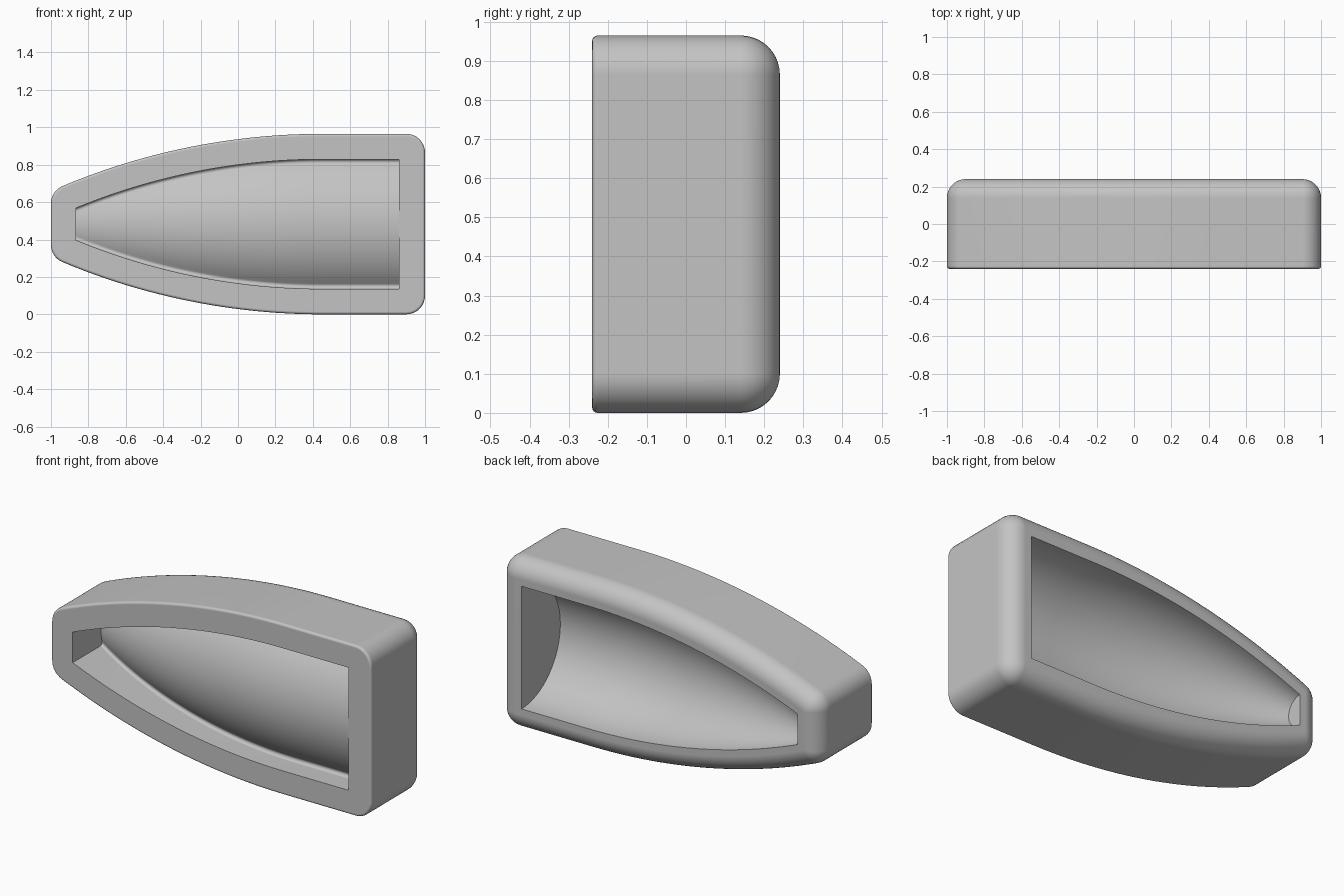
import bpy, bmesh
from math import sqrt, sin, cos, pi, atan2

if "Cube" in bpy.data.objects:
    bpy.data.objects.remove(bpy.data.objects["Cube"])

HALF_H = 0.4825      # half of the height, also the axis height
BACK, FRONT = 0.24, -0.24
WALL = 0.136         # wall thickness all round
BEND_X = 0.45        # straight part starts here
RADIUS = 3.59        # radius of the curved sides
CORNER = 0.1


def half_height(x, inset=0.0):
    """Half height of the tapered outline, offset inwards."""
    dx = min(x - BEND_X, 0)
    return HALF_H - RADIUS + sqrt((RADIUS - inset) ** 2 - dx * dx) if dx else HALF_H - inset


def arc(cx, cz, r, a0, a1, n):
    return [(cx + r * cos(a0 + (a1 - a0) * i / n), cz + r * sin(a0 + (a1 - a0) * i / n))
            for i in range(n + 1)]


def outline(inset):
    """Rounded tapered outline in x and z, offset inwards."""
    r = max(CORNER - inset, 0.0005)
    nose_x = CORNER - 1
    nose_z = half_height(nose_x, CORNER)
    cz = HALF_H - RADIUS
    tangent = atan2(nose_z - cz, nose_x - BEND_X)
    upper = arc(1 - CORNER, HALF_H - CORNER, r, 0, pi / 2, 8)
    upper += arc(BEND_X, cz, RADIUS - inset, pi / 2, tangent, 24)
    upper += arc(nose_x, nose_z, r, tangent, pi, 8)[1:]
    return upper + [(x, -z) for x, z in reversed(upper)]


def loft(name, rings):
    """Closed solid through rings of equal length."""
    bm = bmesh.new()
    loops = [[bm.verts.new(p) for p in ring] for ring in rings]
    n = len(loops[0])
    for a, b in zip(loops, loops[1:]):
        for i in range(n):
            j = (i + 1) % n
            bm.faces.new((a[i], a[j], b[j], b[i]))
    bm.faces.new(loops[0])
    bm.faces.new(loops[-1])
    bmesh.ops.recalc_face_normals(bm, faces=bm.faces)
    mesh = bpy.data.meshes.new(name)
    bm.to_mesh(mesh)
    bm.free()
    obj = bpy.data.objects.new(name, mesh)
    bpy.context.collection.objects.link(obj)
    return obj


# Outer block: small front edge, large rounded back edge
steps = []
EDGE = 0.014
for i in range(5):
    a = pi / 2 * i / 4
    steps.append((FRONT + EDGE * (1 - cos(a)), EDGE * (1 - sin(a))))
steps[0] = (FRONT, EDGE)
for i in range(11):
    a = pi / 2 * i / 10
    steps.append((BACK - CORNER + CORNER * sin(a), CORNER * (1 - cos(a))))
block = loft("tapered_shell", [[(x, y, z + HALF_H) for x, z in outline(d)] for y, d in steps])

# Stations along the length of both hollows
X0, X1 = -0.865, 0.86
stations = [X0 + (BEND_X - X0) * i / 28 for i in range(29)] + [X1]

# Back hollow: half-round turned shape
back_rings = []
for x in stations:
    r = half_height(x, WALL)
    back_rings.append([(x, BACK + r * cos(2 * pi * i / 64), HALF_H + r * sin(2 * pi * i / 64))
                       for i in range(64)])
back_cutter = loft("back_hollow_cutter", back_rings)


# Front pocket: straight walls, filleted into a rounded floor
def pocket_section(x):
    f = 0.016
    r, big = half_height(x, WALL), half_height(x) - 0.005
    cz = r - f
    cy = sqrt((big + f) ** 2 - cz * cz)
    lean = atan2(cz, cy)
    side = [(r, 0.6)]
    for i in range(7):
        a = pi / 2 + (pi / 2 + lean - pi / 2 + pi / 2) * i / 6
        side.append((cz + f * sin(a), cy + f * cos(a)))
    floor = [(big * sin(lean * (1 - i / 16)), big * cos(lean * (1 - i / 16))) for i in range(1, 16)]
    half = side + floor
    full = half + [(0, big)] + [(-z, d) for z, d in reversed(half)]
    return [(x, BACK - d, HALF_H + z) for z, d in full]


front_cutter = loft("front_pocket_cutter", [pocket_section(x) for x in stations])

# Cut both hollows
bpy.context.view_layer.objects.active = block
block.select_set(True)
for cutter in (back_cutter, front_cutter):
    cutter.hide_render = True
    mod = block.modifiers.new(cutter.name, 'BOOLEAN')
    mod.operation = 'DIFFERENCE'
    mod.solver = 'EXACT'
    mod.object = cutter
    bpy.ops.object.modifier_apply(modifier=mod.name)
    bpy.data.objects.remove(cutter)

# Plain grey finish
grey = bpy.data.materials.new("light_grey")
grey.use_nodes = True
colour = (0.55, 0.55, 0.55, 1)
grey.diffuse_color = colour
grey.node_tree.nodes["Principled BSDF"].inputs["Base Color"].default_value = colour
block.data.materials.clear()
block.data.materials.append(grey)

bpy.ops.object.shade_smooth_by_angle()
normals = block.modifiers.new("even_normals", 'WEIGHTED_NORMAL')
normals.keep_sharp = True
